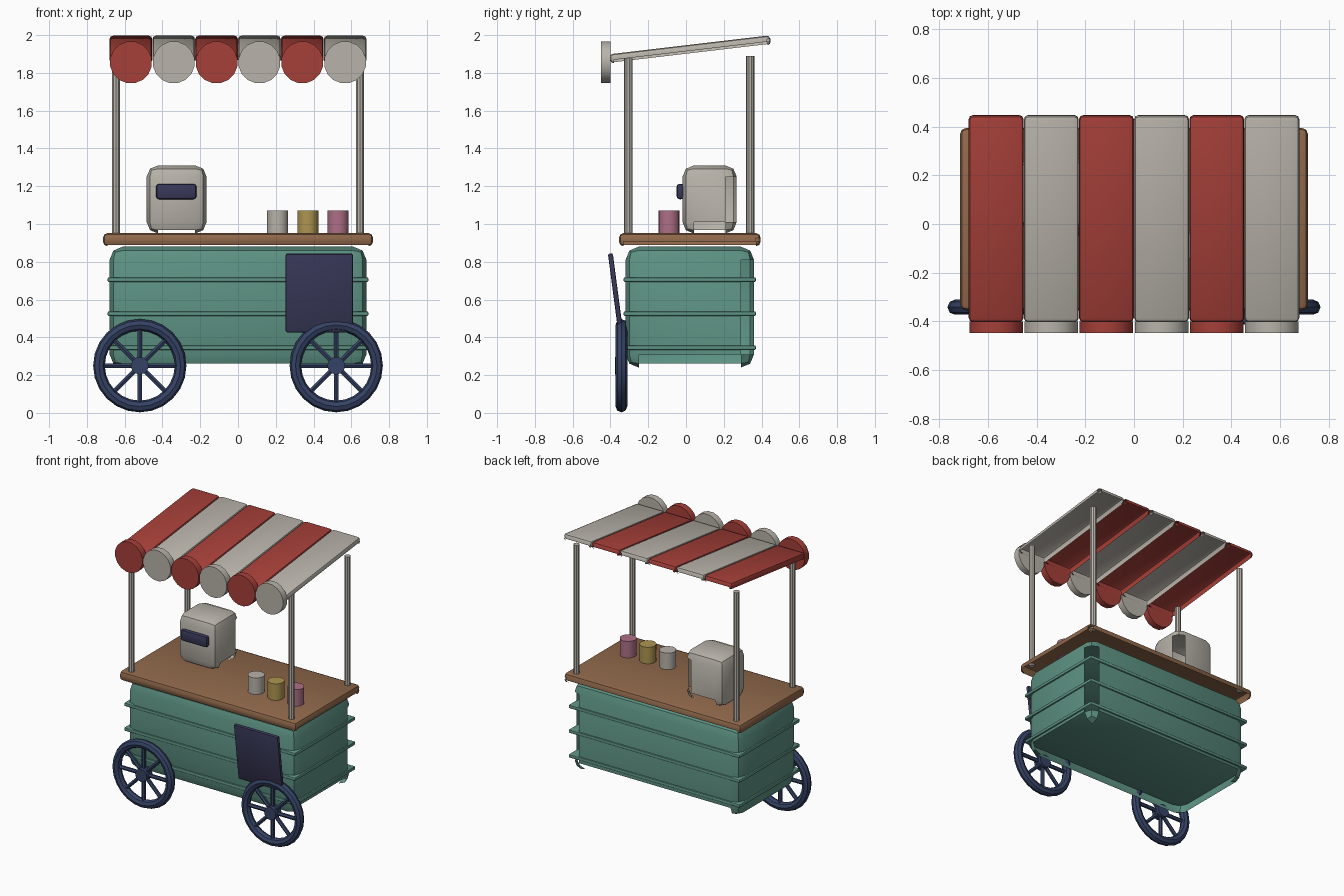
import bpy
import bmesh
from math import radians, pi, cos, sin, atan2, hypot

if "Cube" in bpy.data.objects:
    bpy.data.objects.remove(bpy.data.objects["Cube"])


def mat(name, r, g, b):
    m = bpy.data.materials.new(name)
    m.diffuse_color = (r, g, b, 1)
    m.use_nodes = True
    m.node_tree.nodes["Principled BSDF"].inputs["Base Color"].default_value = m.diffuse_color
    return m


GREEN = mat("green_paint", 0.11, 0.29, 0.23)
WOOD = mat("wood", 0.28, 0.14, 0.07)
RED = mat("red_cloth", 0.38, 0.05, 0.04)
CREAM = mat("cream", 0.48, 0.45, 0.40)
NAVY = mat("navy", 0.035, 0.055, 0.13)
SLATE = mat("slate", 0.04, 0.04, 0.10)
MUSTARD = mat("mustard", 0.42, 0.30, 0.08)
PINK = mat("pink", 0.42, 0.16, 0.24)


def finish(name, m):
    o = bpy.context.object
    o.name = name
    o.data.materials.append(m)
    bpy.ops.object.shade_smooth_by_angle(angle=radians(35))
    return o


def box(name, loc, size, m, bevel, rx=0.0, shell=False):
    """Bevelled box; shell leaves the underside and the back-right seams open."""
    bpy.ops.mesh.primitive_cube_add(size=1, location=loc)
    o = bpy.context.object
    bm = bmesh.new()
    bm.from_mesh(o.data)
    bmesh.ops.scale(bm, vec=size, verts=bm.verts)
    bmesh.ops.bevel(bm, geom=bm.edges[:], offset=bevel, segments=2, profile=0.5,
                    affect="EDGES")
    if shell:
        gone = []
        for f in bm.faces:
            c = f.calc_center_median()
            # which sides the face belongs to: one = flat, two = edge, three = corner
            k = tuple(0 if abs(c[i]) < size[i] / 2 - bevel + 1e-5 else (1 if c[i] > 0 else -1)
                      for i in range(3))
            if k in {(0, 0, -1), (1, 0, -1), (0, 1, -1), (1, 1, 0)}:
                gone.append(f)
            elif k in {(-1, 0, -1), (0, -1, -1)} and f.normal.z < -0.7:
                gone.append(f)
        bmesh.ops.delete(bm, geom=gone, context="FACES")
    bm.to_mesh(o.data)
    bm.free()
    o.rotation_euler.x = rx
    return finish(name, m)


def cyl(name, loc, r, depth, m, sides=16, rot=(0, 0, 0)):
    bpy.ops.mesh.primitive_cylinder_add(vertices=sides, radius=r, depth=depth,
                                        location=loc, rotation=rot)
    return finish(name, m)


# cart body, trim strips and counter
box("cart_body", (0, 0.02, 0.56), (1.36, 0.68, 0.64), GREEN, 0.07, shell=True)
for i, z in enumerate((0.345, 0.525, 0.705)):
    box(f"body_trim_{i}", (0, 0.02, z), (1.38, 0.70, 0.025), GREEN, 0.008)
box("counter", (0, 0.02, 0.917), (1.43, 0.75, 0.07), WOOD, 0.025, shell=True)

# spoked wheels on the front face
for side, cx in (("left", -0.52), ("right", 0.52)):
    cy, cz = -0.342, 0.25
    bpy.ops.mesh.primitive_torus_add(location=(cx, cy, cz), rotation=(pi / 2, 0, 0),
                                     major_radius=0.216, minor_radius=0.031,
                                     major_segments=24, minor_segments=8)
    finish(f"{side}_wheel_rim", NAVY)
    cyl(f"{side}_wheel_hub", (cx, cy, cz), 0.047, 0.066, NAVY, 12, (pi / 2, 0, 0))
    for k in range(8):
        a = k * pi / 4
        cyl(f"{side}_wheel_spoke_{k}", (cx + 0.12 * sin(a), cy, cz + 0.12 * cos(a)),
            0.014, 0.19, NAVY, 6, (0, a, 0))

# menu board leaning outwards at the top
box("menu_board", (0.43, -0.373, 0.635), (0.355, 0.026, 0.42), SLATE, 0.008,
    radians(7.5))

# awning posts
for sx in (-1, 1):
    for part, y, top in (("front", -0.305, 1.875), ("back", 0.34, 1.89)):
        cyl(f"{part}_post_{'left' if sx < 0 else 'right'}",
            (sx * 0.645, y, (0.94 + top) / 2), 0.022, top - 0.94, CREAM, 10)

# striped awning with round scallops along the front
y0, z0, y1, z1 = -0.402, 1.874, 0.447, 1.974
tilt = atan2(z1 - z0, y1 - y0)
for i in range(6):
    x = (i - 2.5) * 0.2268
    m = CREAM if i % 2 else RED
    box(f"awning_stripe_{i}", (x, (y0 + y1) / 2, (z0 + z1) / 2),
        (0.226, hypot(y1 - y0, z1 - z0), 0.05), m, 0.018, tilt, shell=True)
    cyl(f"awning_scallop_{i}", (x, -0.425, 1.856), 0.112, 0.048, m, 16,
        (pi / 2, pi / 16, 0))

# serving machine with dark front slot
box("machine", (-0.325, 0.125, 1.13), (0.317, 0.287, 0.36), CREAM, 0.06, shell=True)
box("machine_slot", (-0.327, -0.03, 1.172), (0.215, 0.04, 0.082), SLATE, 0.016)

# cups
for n, x, m in (("plain", 0.21, CREAM), ("mustard", 0.37, MUSTARD), ("pink", 0.53, PINK)):
    cyl(f"{n}_cup", (x, -0.09, 1.01), 0.056, 0.125, m, 16)
